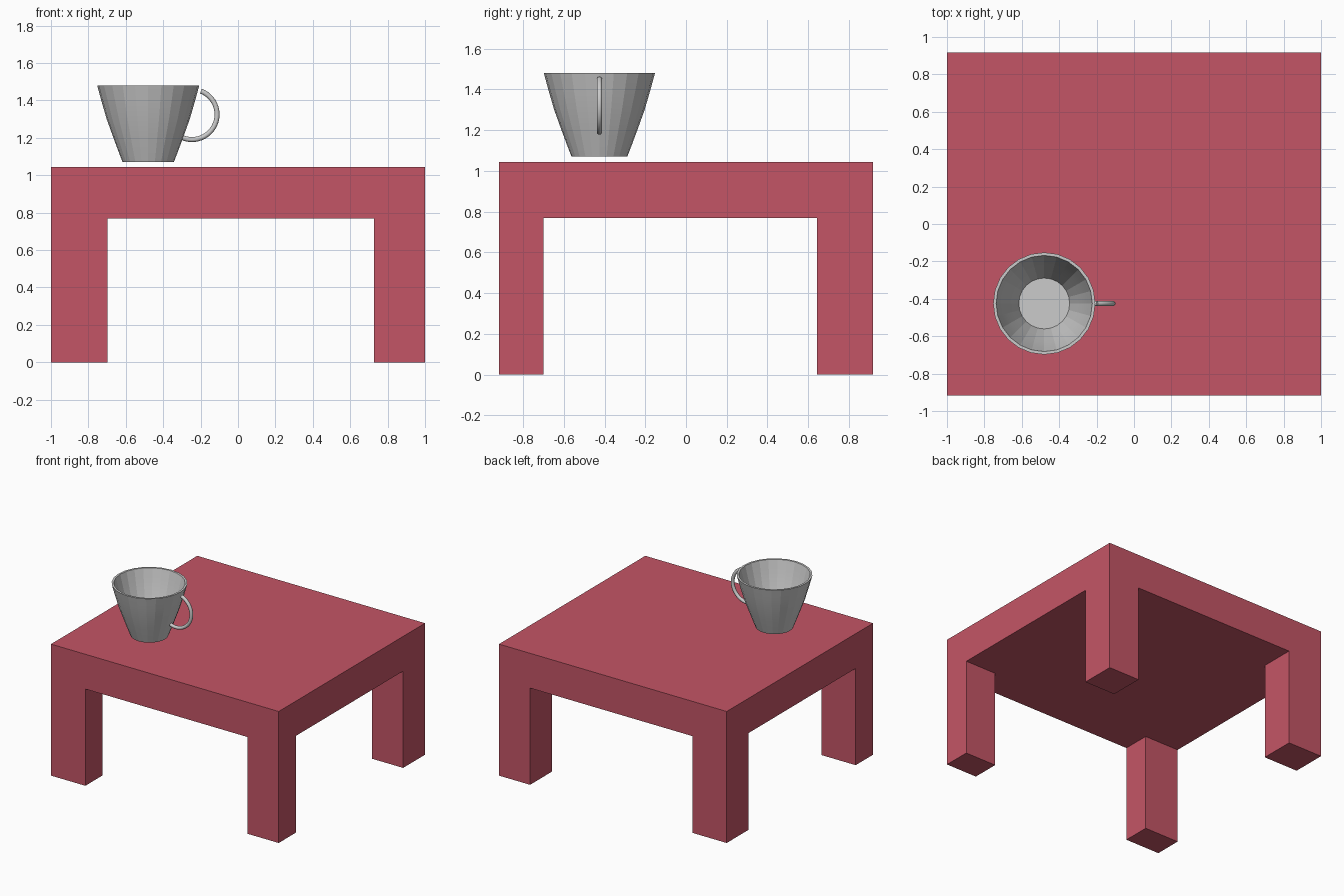
import bpy, bmesh
from math import cos, sin, pi, radians
from mathutils import Vector

if "Cube" in bpy.data.objects:
    bpy.data.objects.remove(bpy.data.objects["Cube"])


def finish(name, bm, color=None, smooth=None):
    bmesh.ops.recalc_face_normals(bm, faces=bm.faces)
    mesh = bpy.data.meshes.new(name)
    bm.to_mesh(mesh)
    bm.free()
    obj = bpy.data.objects.new(name, mesh)
    bpy.context.collection.objects.link(obj)
    if color:
        mat = bpy.data.materials.new(name + "_paint")
        mat.diffuse_color = color
        mat.use_nodes = True
        mat.node_tree.nodes["Principled BSDF"].inputs["Base Color"].default_value = mat.diffuse_color
        mesh.materials.append(mat)
    if smooth:
        bpy.ops.object.select_all(action='DESELECT')
        bpy.context.view_layer.objects.active = obj
        obj.select_set(True)
        bpy.ops.object.shade_smooth_by_angle(angle=radians(smooth))
    return obj


def skin(bm, rings):
    """Join closed rings of vertices and cap both ends."""
    for a, b in zip(rings, rings[1:]):
        n = len(a)
        for i in range(n):
            j = (i + 1) % n
            bm.faces.new((a[i], a[j], b[j], b[i]))
    bm.faces.new(rings[0])
    bm.faces.new(rings[-1])


# Table: thick top with the four corner cells of its underside extruded into legs
bm = bmesh.new()
box = bmesh.ops.create_cube(bm, size=1)["verts"]
for v in box:
    v.co = Vector((v.co.x * 2, v.co.y * 1.835, 1.044 if v.co.z > 0 else 0.768))
for axis, cuts in ((0, (-0.698, 0.727)), (1, (-0.70, 0.643))):
    for c in cuts:
        co, no = Vector(), Vector()
        co[axis], no[axis] = c, 1
        bmesh.ops.bisect_plane(bm, geom=bm.verts[:] + bm.edges[:] + bm.faces[:],
                               plane_co=co, plane_no=no)
bm.normal_update()
corners = []
for f in bm.faces:
    m = f.calc_center_median()
    if f.normal.z < -0.9 and abs(m.x) > 0.7 and abs(m.y) > 0.7:
        corners.append(f)
for f in corners:
    foot = bmesh.ops.extrude_discrete_faces(bm, faces=[f])["faces"][0]
    for v in foot.verts:
        v.co.z = 0
bmesh.ops.dissolve_limit(bm, angle_limit=radians(1), verts=bm.verts[:], edges=bm.edges[:])
finish("table", bm, (0.55, 0.091, 0.133, 1))

# Cup: lathed outer wall, rim and inner wall, faceted around but smooth up the wall
CX, CY, SIDES = -0.480, -0.425, 24
profile = [(0.137, 1.07), (0.160, 1.13), (0.186, 1.20), (0.222, 1.30), (0.251, 1.40),
           (0.273, 1.481), (0.257, 1.481), (0.236, 1.40), (0.207, 1.30), (0.171, 1.20),
           (0.136, 1.10)]
bm = bmesh.new()
skin(bm, [[bm.verts.new((CX + r * cos(2 * pi * i / SIDES), CY + r * sin(2 * pi * i / SIDES), z))
           for i in range(SIDES)] for r, z in profile])
finish("cup", bm, smooth=9)

# Handle: round tube swept along an arc, meeting the cup low on the wall
bm = bmesh.new()
STEPS, TUBE, R = 24, 0.0135, 0.134
rings = []
for s in range(STEPS + 1):
    t = radians(69 - 183 * s / STEPS)
    ring = []
    for k in range(10):
        u = 2 * pi * k / 10
        rad = R + TUBE * cos(u)
        ring.append(bm.verts.new((-0.246 + rad * cos(t), CY + TUBE * sin(u),
                                  1.325 + rad * sin(t))))
    rings.append(ring)
skin(bm, rings)
finish("cup_handle", bm, smooth=40)
